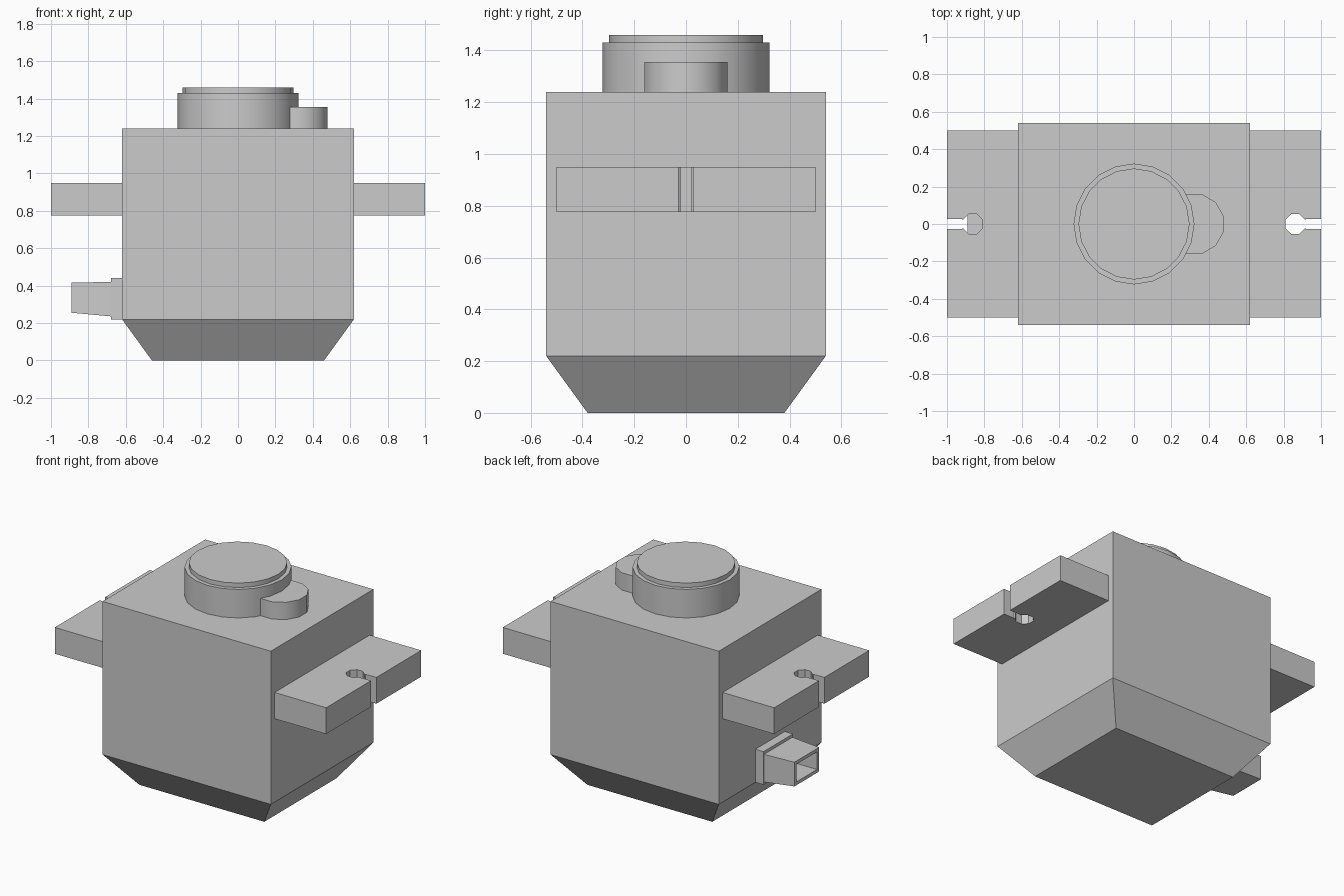
import bpy, bmesh
from math import cos, sin, pi, radians

if "Cube" in bpy.data.objects:
    bpy.data.objects.remove(bpy.data.objects["Cube"])

grey = bpy.data.materials.new("plain_grey")
grey.use_nodes = True
grey.diffuse_color = (0.6, 0.6, 0.6, 1)
grey.node_tree.nodes["Principled BSDF"].inputs["Base Color"].default_value = (0.6, 0.6, 0.6, 1)


def finish(name, bm, smooth=False):
    bmesh.ops.recalc_face_normals(bm, faces=bm.faces)
    mesh = bpy.data.meshes.new(name)
    bm.to_mesh(mesh)
    bm.free()
    mesh.materials.append(grey)
    obj = bpy.data.objects.new(name, mesh)
    bpy.context.collection.objects.link(obj)
    if smooth:
        bpy.ops.object.select_all(action='DESELECT')
        obj.select_set(True)
        bpy.context.view_layer.objects.active = obj
        bpy.ops.object.shade_smooth_by_angle(angle=radians(40))
    return obj


def loft(name, rings, smooth=False):
    """Skin a stack of equal-length point rings and cap both ends."""
    bm = bmesh.new()
    loops = [[bm.verts.new(p) for p in ring] for ring in rings]
    n = len(loops[0])
    for a, b in zip(loops, loops[1:]):
        for i in range(n):
            j = (i + 1) % n
            bm.faces.new((a[i], a[j], b[j], b[i]))
    bm.faces.new(loops[0][::-1])
    bm.faces.new(loops[-1])
    return finish(name, bm, smooth)


def rect(hx, hy, z):
    return [(-hx, -hy, z), (hx, -hy, z), (hx, hy, z), (-hx, hy, z)]


def circle(r, z, sides, cx=0, turn=0):
    return [(cx + r * cos(turn + 2 * pi * i / sides),
             r * sin(turn + 2 * pi * i / sides), z) for i in range(sides)]


def section(x, hy, z0, z1):
    return [(x, -hy, z0), (x, hy, z0), (x, hy, z1), (x, -hy, z1)]


# Body with tapered base
loft("body", [rect(0.46, 0.38, 0), rect(0.62, 0.54, 0.22), rect(0.62, 0.54, 1.24)])

# Round boss with stepped cap, and the small lobe beside it
loft("boss", [circle(0.323, z, 20) for z in (1.23, 1.43)], True)
loft("boss_cap", [circle(0.297, z, 20) for z in (1.42, 1.46)], True)
loft("boss_lobe", [circle(0.165, z, 12, 0.32, pi / 12) for z in (1.23, 1.355)], True)

# Mounting ears with keyhole slots, mirrored left and right
slot = 0.028
hole = [(0.863 + 0.057 * cos(a), 0.057 * sin(a))
        for a in (radians(22.5 + 45 * i) for i in range(8))]
outline = [(0.6, -0.5), (1, -0.5), (1, -slot), (0.92, -slot)]
outline += hole[::-1] + [(0.92, slot), (1, slot), (1, 0.5), (0.6, 0.5)]
for name, side in (("left_ear", 1), ("right_ear", -1)):
    loft(name, [[(side * x, y, z) for x, y in outline] for z in (0.775, 0.95)])

# Cable connector: collar and a tapered hollow socket
loft("connector_collar", [section(x, 0.155, 0.22, 0.44) for x in (-0.6, -0.68)])
loft("connector_socket", [section(-0.67, 0.15, 0.235, 0.42),
                          section(-0.89, 0.13, 0.255, 0.416),
                          section(-0.89, 0.108, 0.277, 0.394),
                          section(-0.70, 0.108, 0.277, 0.394)])
